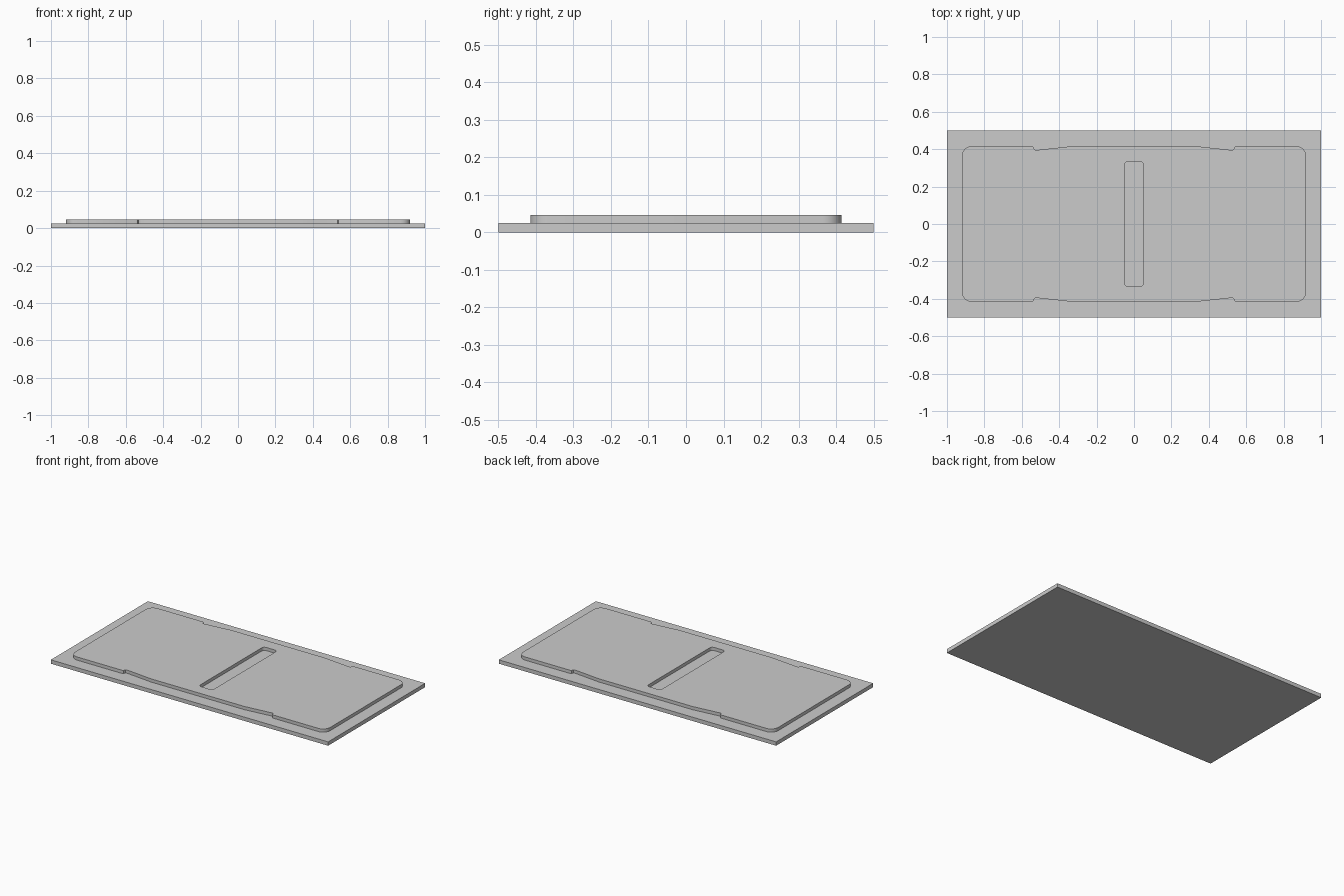
import bpy, bmesh, math

if "Cube" in bpy.data.objects:
    bpy.data.objects.remove(bpy.data.objects["Cube"])

BASE_TOP, PLATE_TOP = 0.025, 0.046


def link(name, bm):
    mesh = bpy.data.meshes.new(name)
    bm.to_mesh(mesh)
    bm.free()
    obj = bpy.data.objects.new(name, mesh)
    bpy.context.collection.objects.link(obj)
    return obj


def corner(cx, cy, r, steps=6):
    # quarter arc for the +x +y corner, running from the side to the back edge
    return [(cx + r * math.cos(a), cy + r * math.sin(a))
            for a in (math.pi / 2 * i / steps for i in range(steps + 1))]


def mirrored_loop(quarter):
    # mirror one quarter outline into a full counter-clockwise loop
    half = quarter + [(-x, y) for x, y in reversed(quarter)]
    return half + [(-x, -y) for x, y in half]


# Flat rectangular base slab
bm = bmesh.new()
bmesh.ops.create_cube(bm, size=1)
for v in bm.verts:
    v.co.x *= 2
    v.co.z = BASE_TOP if v.co.z > 0 else 0
link("base_slab", bm)

# Raised plate: rounded outline with tapered edge notches, and a central slot
notch = [(0.545, 0.415), (0.537, 0.411), (0.533, 0.399), (0.527, 0.396),
         (0.515, 0.396), (0.375, 0.411), (0.34, 0.415)]
outline = mirrored_loop(corner(0.87, 0.365, 0.05) + notch)
slot = mirrored_loop(corner(0.03, 0.315, 0.02))

bm = bmesh.new()
edges = []
for loop in (outline, slot):
    verts = [bm.verts.new((x, y, PLATE_TOP)) for x, y in loop]
    edges += [bm.edges.new((a, b)) for a, b in zip(verts, verts[1:] + verts[:1])]
bmesh.ops.triangle_fill(bm, edges=edges, use_beauty=True, use_dissolve=False,
                        normal=(0, 0, 1))
# Side walls of the outline and the slot
walls = bmesh.ops.extrude_edge_only(bm, edges=edges)
for v in walls["geom"]:
    if isinstance(v, bmesh.types.BMVert):
        v.co.z = BASE_TOP
bmesh.ops.recalc_face_normals(bm, faces=bm.faces[:])
if max(bm.faces, key=lambda f: f.calc_center_median().z).normal.z < 0:
    bmesh.ops.reverse_faces(bm, faces=bm.faces[:])
plate = link("raised_plate", bm)

bpy.context.view_layer.objects.active = plate
plate.select_set(True)
bpy.ops.object.shade_smooth_by_angle(angle=math.radians(30))
